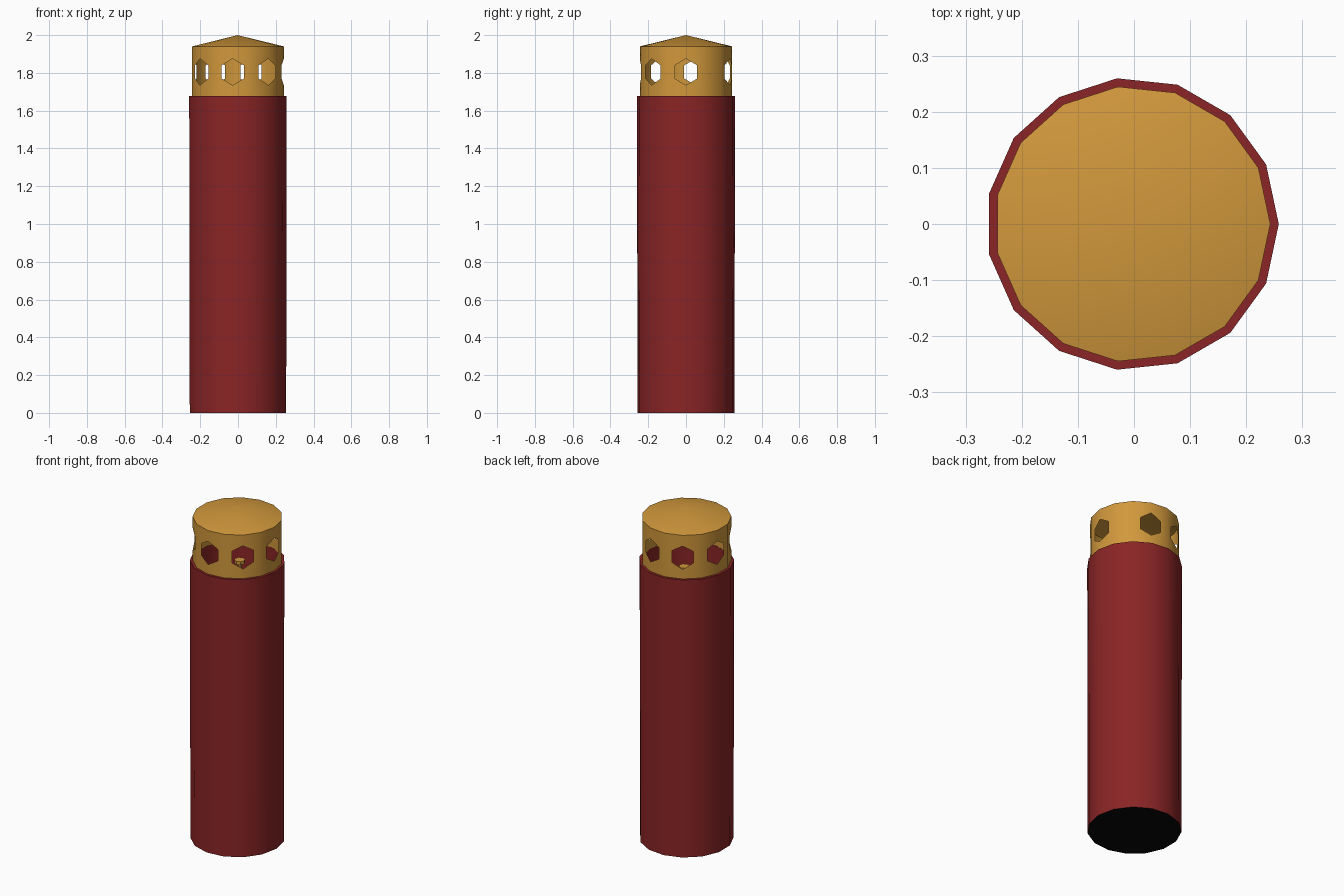
import bpy, bmesh, math
from mathutils import Vector

if "Cube" in bpy.data.objects:
    bpy.data.objects.remove(bpy.data.objects["Cube"])

N = 15            # sides
CX = -0.003       # axis offset that centres the odd polygon
RIM = 1.677       # top of the red tube
EAVE = 1.94       # top of the gold wall


def mat(name, col):
    m = bpy.data.materials.new(name)
    m.diffuse_color = (*col, 1)
    m.use_nodes = True
    m.node_tree.nodes["Principled BSDF"].inputs["Base Color"].default_value = m.diffuse_color
    return m


red = mat("dark red", (0.255, 0.018, 0.019))
gold = mat("gold", (0.64, 0.315, 0.045))
black = mat("black", (0.002, 0.002, 0.002))


def pt(col, r, z):
    a = 2 * math.pi * col / N
    return Vector((CX + r * math.cos(a), r * math.sin(a), z))


def finish(bm, name, mats, angle=35):
    me = bpy.data.meshes.new(name)
    bm.to_mesh(me)
    bm.free()
    for m in mats:
        me.materials.append(m)
    ob = bpy.data.objects.new(name, me)
    bpy.context.collection.objects.link(ob)
    bpy.ops.object.select_all(action='DESELECT')
    ob.select_set(True)
    bpy.context.view_layer.objects.active = ob
    bpy.ops.object.shade_smooth_by_angle(angle=math.radians(angle))
    return ob


# Red tube: outer wall, rim, inner wall and floor, with a black base
bm = bmesh.new()
profile = [(0.258, 0), (0.261, RIM), (0.245, RIM), (0.245, 0.02)]
rings = [[bm.verts.new(pt(i, r, z)) for i in range(N)] for r, z in profile]
for a, b in zip(rings, rings[1:]):
    for i in range(N):
        j = (i + 1) % N
        bm.faces.new((a[i], a[j], b[j], b[i]))
bm.faces.new(rings[-1])
base = bm.faces.new(rings[0][::-1])
base.material_index = 1
finish(bm, "red_tube", [red, black])

# Gold cap: wall pierced by seven hexagons, each folded over a corner, and a cone roof
R, HOLE_Z, H = 0.246, 1.805, 0.07
holes = {(-2 * k) % N for k in range(7)}
bm = bmesh.new()
for i in range(N):
    lo_a, lo_b = pt(i, R, RIM), pt(i + 1, R, RIM)
    hi_a, hi_b = pt(i, R, EAVE), pt(i + 1, R, EAVE)
    along = (lo_b - lo_a).normalized()

    def half_hex(corner, direction):
        c = Vector((corner.x, corner.y, HOLE_Z))
        side = direction * H * 0.866
        up = Vector((0, 0, H))
        return [c - up, c + side - up / 2, c + side + up / 2, c + up]

    pts = [lo_a, lo_b]
    if (i + 1) % N in holes:
        pts += half_hex(lo_b, -along)
    pts += [hi_b, hi_a]
    if i in holes:
        pts += half_hex(lo_a, along)[::-1]
    bm.faces.new([bm.verts.new(p) for p in pts])
    bm.faces.new([bm.verts.new(p) for p in (hi_a, hi_b, Vector((CX, 0, 2.0)))])
bmesh.ops.remove_doubles(bm, verts=bm.verts, dist=0.0005)
finish(bm, "pierced_cap", [gold])

# Small headed pin inside the tube, glimpsed through the holes
bm = bmesh.new()
prof = [(0.011, 0.02), (0.011, 1.64), (0.03, 1.64), (0.03, 1.66)]
px = Vector((-0.013, 0.04, 0))
rings = [[bm.verts.new(px + pt(i * N / 8, r, z)) for i in range(8)] for r, z in prof]
for a, b in zip(rings, rings[1:]):
    for i in range(8):
        j = (i + 1) % 8
        bm.faces.new((a[i], a[j], b[j], b[i]))
bm.faces.new(rings[-1])
finish(bm, "inner_pin", [gold])
